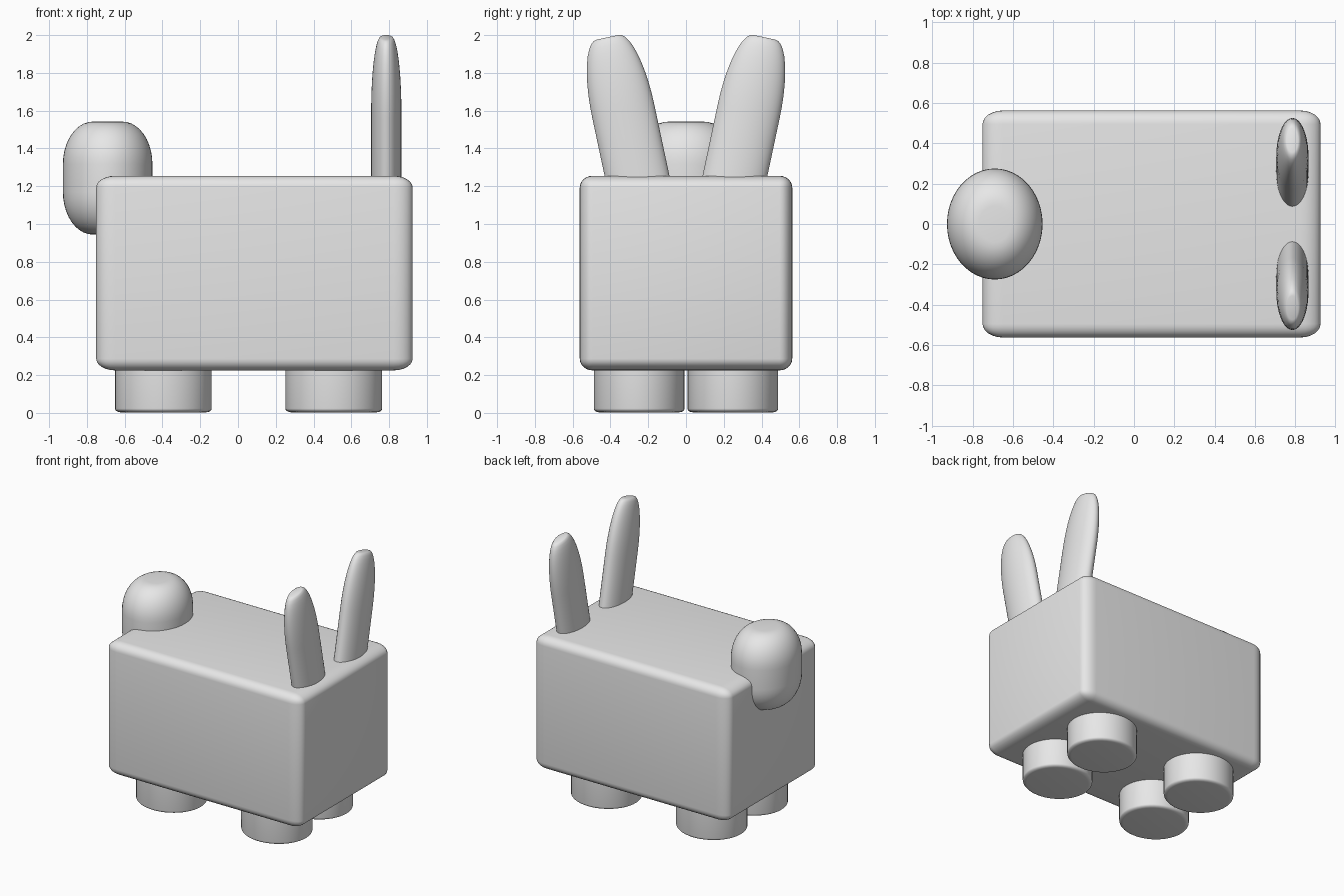
import bpy, bmesh, math
from mathutils import Matrix

if "Cube" in bpy.data.objects:
    bpy.data.objects.remove(bpy.data.objects["Cube"], do_unlink=True)

grey = bpy.data.materials.new("light_grey")
grey.use_nodes = True
colour = (0.8, 0.8, 0.8, 1)
grey.diffuse_color = colour
grey.node_tree.nodes["Principled BSDF"].inputs["Base Color"].default_value = colour


def finish(name, bm, matrix):
    """Turn a bmesh into a smooth shaded object, with the transform baked in."""
    bm.transform(matrix)
    bmesh.ops.recalc_face_normals(bm, faces=bm.faces)
    mesh = bpy.data.meshes.new(name)
    bm.to_mesh(mesh)
    bm.free()
    mesh.materials.append(grey)
    ob = bpy.data.objects.new(name, mesh)
    bpy.context.collection.objects.link(ob)
    bpy.ops.object.select_all(action='DESELECT')
    ob.select_set(True)
    bpy.context.view_layer.objects.active = ob
    bpy.ops.object.shade_smooth_by_angle(angle=math.radians(40))


def rounded_post(name, rx, ry, length, flat, bottom_cap, top_cap, matrix, sides=48, steps=10):
    """Elliptical post; caps curve in to a flat end of the given fraction of the radius."""
    quarter = [i / steps * math.pi / 2 for i in range(steps + 1)]

    def arc(a):
        return flat + (1 - flat) * math.cos(a)

    profile = [(1, 0)]
    if bottom_cap:
        profile = [(arc(a), bottom_cap * (1 - math.sin(a))) for a in reversed(quarter)]
    if top_cap:
        profile += [(arc(a), length - top_cap * (1 - math.sin(a))) for a in quarter]
    else:
        profile.append((1, length))
    bm = bmesh.new()
    rings = []
    for r, z in profile:
        angles = [2 * math.pi * k / sides for k in range(sides)]
        rings.append([bm.verts.new((r * rx * math.cos(a), r * ry * math.sin(a), z)) for a in angles])
    for low, high in zip(rings, rings[1:]):
        for k in range(sides):
            n = (k + 1) % sides
            bm.faces.new((low[k], low[n], high[n], high[k]))
    bm.faces.new(rings[0][::-1])
    bm.faces.new(rings[-1])
    finish(name, bm, matrix)


# Body: unit cube rounded first, then stretched
bm = bmesh.new()
bmesh.ops.create_cube(bm, size=1)
bmesh.ops.bevel(bm, geom=bm.edges[:], offset=0.06, segments=6, profile=0.5, affect='EDGES')
finish("body", bm, Matrix.Translation((0.087, 0, 0.74)) @ Matrix.Diagonal((1.675, 1.125, 1.03, 1)))

# Feet
for end, x in (("front", 0.507), ("back", -0.395)):
    for side, y in (("left", 0.248), ("right", -0.248)):
        rounded_post(f"{end}_{side}_foot", 0.256, 0.24, 0.3, 0.88, 0.02, 0,
                     Matrix.Translation((x, y, 0.003)), steps=5)

# Tail: rounded pom-pom
rounded_post("tail", 0.237, 0.275, 0.598, 0.33, 0.225, 0.225,
             Matrix.Translation((-0.69, 0, 0.944)))

# Ears: flattened posts leaning outwards
for name, s in (("left_ear", 1), ("right_ear", -1)):
    lean = Matrix.Rotation(-s * math.radians(12), 4, 'X')
    rounded_post(name, 0.08, 0.168, 0.9, 0.36, 0, 0.4,
                 Matrix.Translation((0.785, s * 0.228, 1.108)) @ lean)
